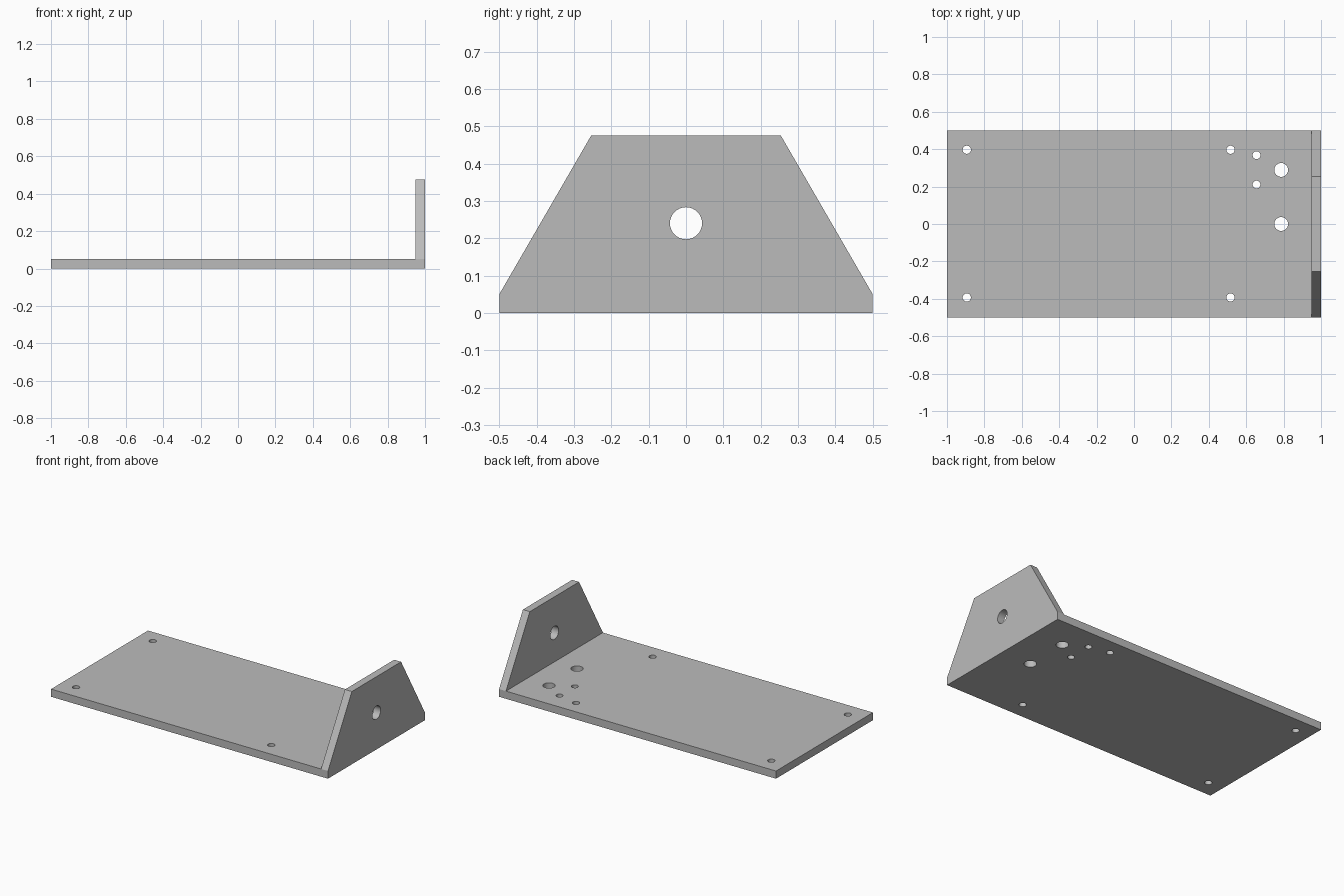
import bpy
import bmesh
from math import pi
from mathutils import Matrix, Vector

cube = bpy.data.objects.get("Cube")
if cube:
    bpy.data.objects.remove(cube, do_unlink=True)

# Single grey finish
grey = bpy.data.materials.new("plain_grey")
grey.use_nodes = True
colour = (0.5, 0.5, 0.5, 1)
grey.diffuse_color = colour
grey.node_tree.nodes["Principled BSDF"].inputs["Base Color"].default_value = colour

LENGTH, WIDTH, THICK, HEIGHT = 2.0, 1.0, 0.05, 0.475
TOP_HALF = 0.254


def finish(bm, name):
    bmesh.ops.recalc_face_normals(bm, faces=bm.faces)
    mesh = bpy.data.meshes.new(name)
    bm.to_mesh(mesh)
    bm.free()
    mesh.materials.append(grey)
    obj = bpy.data.objects.new(name, mesh)
    bpy.context.collection.objects.link(obj)
    return obj


def prism(name, outline, direction):
    bm = bmesh.new()
    face = bm.faces.new([bm.verts.new(p) for p in outline])
    result = bmesh.ops.extrude_face_region(bm, geom=[face], use_keep_orig=True)
    verts = [v for v in result["geom"] if isinstance(v, bmesh.types.BMVert)]
    bmesh.ops.translate(bm, verts=verts, vec=Vector(direction))
    return finish(bm, name)


def combine(target, tool, operation):
    mod = target.modifiers.new(operation.lower(), "BOOLEAN")
    mod.operation = operation
    mod.solver = "EXACT"
    mod.object = tool
    bpy.context.view_layer.objects.active = target
    bpy.ops.object.modifier_apply(modifier=mod.name)
    bpy.data.objects.remove(tool, do_unlink=True)


# Base plate
x, y = LENGTH / 2, WIDTH / 2
bracket = prism("angle_bracket",
                [(-x, -y, 0), (x, -y, 0), (x, y, 0), (-x, y, 0)],
                (0, 0, THICK))

# Upright end plate with sloping sides
half = [(y, 0), (y, THICK), (TOP_HALF, HEIGHT)]
outline = half + [(-a, b) for a, b in reversed(half)]
upright = prism("end_plate", [(x - THICK, a, b) for a, b in outline], (THICK, 0, 0))
combine(bracket, upright, "UNION")

# Drill all holes: corner mounts, small pair, large pair, upright
holes = [(hx, hy, 0.022) for hx in (-0.894, 0.516) for hy in (-0.393, 0.397)]
holes += [(0.655, hy, 0.021) for hy in (0.211, 0.368)]
holes += [(0.787, hy, 0.037) for hy in (0, 0.289)]
bm = bmesh.new()


def drill(matrix, radius):
    bmesh.ops.create_cone(bm, cap_ends=True, segments=32, radius1=radius,
                          radius2=radius, depth=0.2, matrix=matrix)


for hx, hy, radius in holes:
    drill(Matrix.Translation((hx, hy, THICK / 2)), radius)
drill(Matrix.Translation((x - THICK / 2, 0, 0.24)) @ Matrix.Rotation(pi / 2, 4, "Y"), 0.043)
cutter = finish(bm, "hole_cutter")
cutter.hide_render = True
combine(bracket, cutter, "DIFFERENCE")

# Smooth hole walls, crisp plate edges
bpy.ops.object.select_all(action="DESELECT")
bracket.select_set(True)
bpy.context.view_layer.objects.active = bracket
bpy.ops.object.shade_smooth_by_angle(angle=pi / 9)
